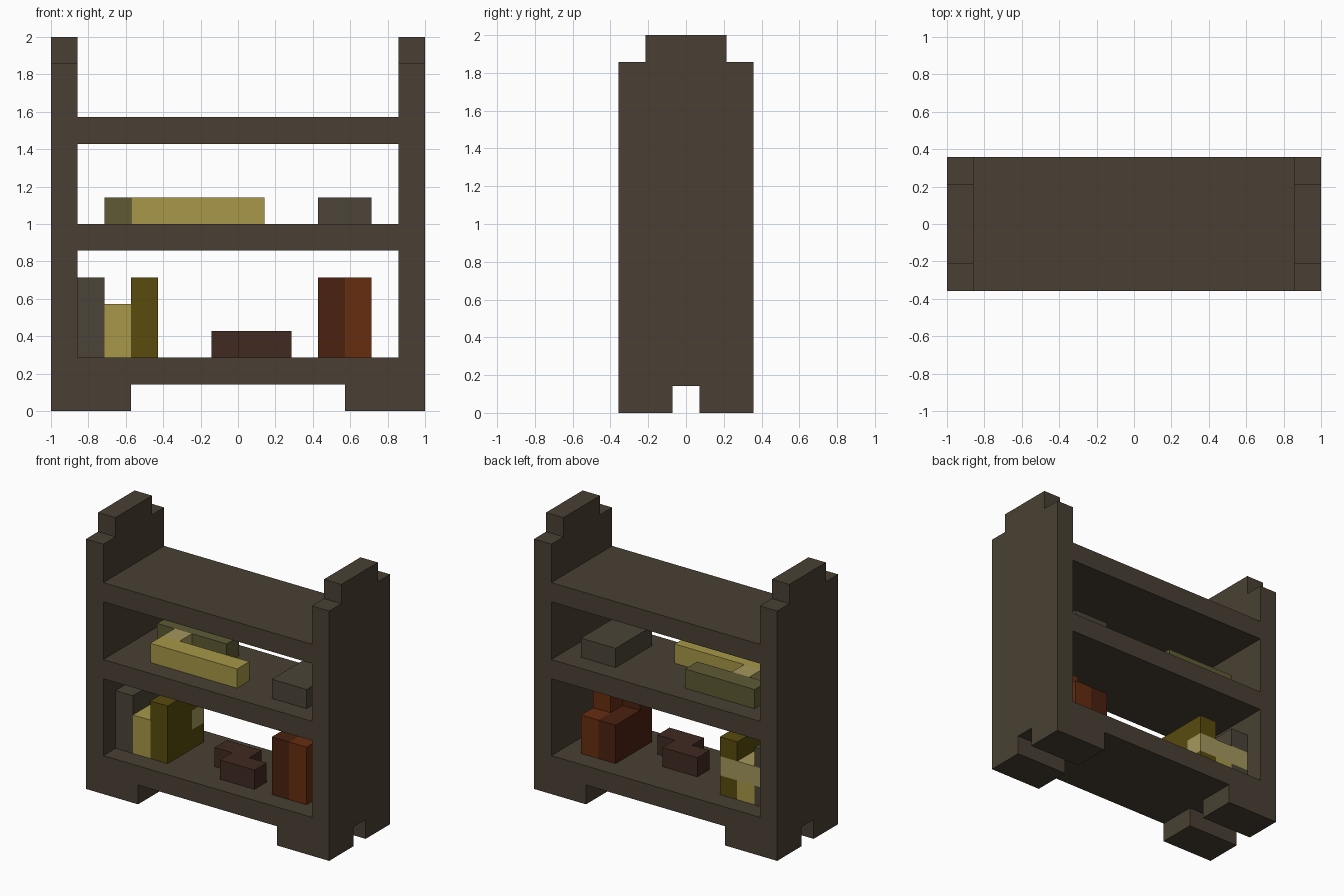
import bpy
import bmesh
from mathutils import Vector

old = bpy.data.objects.get("Cube")
if old:
    bpy.data.objects.remove(old, do_unlink=True)

U = 1 / 7      # one block
DEPTH = 5      # blocks from front to back


def material(name, r, g, b):
    m = bpy.data.materials.new(name)
    m.use_nodes = True
    m.diffuse_color = (r, g, b, 1)
    m.node_tree.nodes["Principled BSDF"].inputs["Base Color"].default_value = (r, g, b, 1)
    return m


wood = material("dark wood", 0.067, 0.051, 0.033)
grey = material("grey brown", 0.07, 0.057, 0.038)
yellow = material("straw yellow", 0.39, 0.31, 0.065)
pale = material("pale straw", 0.37, 0.31, 0.11)
olive = material("grey olive", 0.112, 0.102, 0.034)
dark_olive = material("dark olive", 0.098, 0.07, 0.004)
dark_red = material("dark red", 0.07, 0.015, 0.005)
rust = material("rust", 0.133, 0.026, 0.005)
brown = material("red brown", 0.051, 0.023, 0.015)


def point(x, y, z):
    """Block coordinates, with y counted from the front, to model units."""
    return Vector((x, y - DEPTH / 2, z)) * U


def finish(name, bm, *mats):
    bmesh.ops.recalc_face_normals(bm, faces=bm.faces)
    mesh = bpy.data.meshes.new(name)
    bm.to_mesh(mesh)
    bm.free()
    for m in mats:
        mesh.materials.append(m)
    ob = bpy.data.objects.new(name, mesh)
    bpy.context.collection.objects.link(ob)
    return ob


def extrude_side(name, x0, x1, profile, mat):
    """Extrude a (y, z) outline along x."""
    bm = bmesh.new()
    face = bm.faces.new([bm.verts.new(point(x0, y, z)) for y, z in profile])
    out = bmesh.ops.extrude_face_region(bm, geom=[face])
    verts = [g for g in out["geom"] if isinstance(g, bmesh.types.BMVert)]
    bmesh.ops.translate(bm, verts=verts, vec=(U * (x1 - x0), 0, 0))
    return finish(name, bm, mat)


def box(name, xs, ys, zs, mat):
    (y0, y1), (z0, z1) = ys, zs
    return extrude_side(name, *xs, [(y0, z0), (y1, z0), (y1, z1), (y0, z1)], mat)


def add_label(ob):
    """Cut a pale band into the rear of a book."""
    bm = bmesh.new()
    bm.from_mesh(ob.data)
    for co, no in ((point(0, 0, 3), (0, 0, 1)), (point(0, 0, 4), (0, 0, 1)),
                   (point(0, 3, 0), (0, 1, 0))):
        bmesh.ops.bisect_plane(bm, geom=bm.verts[:] + bm.edges[:] + bm.faces[:],
                               plane_co=co, plane_no=no, dist=1e-5)
    for f in bm.faces:
        c = f.calc_center_median()
        if c.y > point(0, 3, 0).y and 3 < c.z / U < 4.01:
            f.material_index = 1
    ob.data.materials.append(pale)
    bm.to_mesh(ob.data)
    bm.free()


# Side panels: stepped top and a notch between the feet
outline = [(0, 0), (2, 0), (2, 1), (3, 1), (3, 0), (5, 0),
           (5, 13), (4, 13), (4, 14), (1, 14), (1, 13), (0, 13)]
for side, x in (("right", -7), ("left", 6)):
    extrude_side(side + "_panel", x, x + 1, outline, wood)
    inner = (-6, -4) if x < 0 else (4, 6)
    for end, y in (("front", 0), ("back", 3)):
        box(f"{end}_{side}_foot", inner, (y, y + 2), (0, 1), wood)

# Shelves
for name, z in (("bottom_shelf", 1), ("middle_shelf", 6), ("top_shelf", 10)):
    box(name, (-6, 6), (0, 5), (z, z + 1), wood)

# Upright books on the bottom shelf, with pale bands at the rear
for name, x, top, mat in (("grey_book", -6, 5, grey), ("yellow_book", -5, 4, yellow),
                          ("olive_book", -4, 5, dark_olive)):
    add_label(box(name, (x, x + 1), (1, 4), (2, top), mat))

# Red books, lower at the rear
for name, x, step, mat in (("dark_red_book", 3, 2, dark_red), ("rust_book", 4, 3, rust)):
    extrude_side(name, x, x + 1,
                 [(1, 2), (4, 2), (4, 4), (step, 4), (step, 5), (1, 5)], mat)

# Small brown blocks
box("front_brown_block", (0, 2), (1, 2), (2, 3), brown)
box("back_brown_block", (-1, 1), (2, 3), (2, 3), brown)

# Things on the middle shelf
box("yellow_bar", (-4, 1), (1, 2), (7, 8), yellow)
box("pale_link", (-4, -3), (2, 3), (7, 8), pale)
box("olive_bar", (-5, -1), (3, 4), (7, 8), olive)
box("grey_box", (3, 5), (1, 4), (7, 8), grey)
